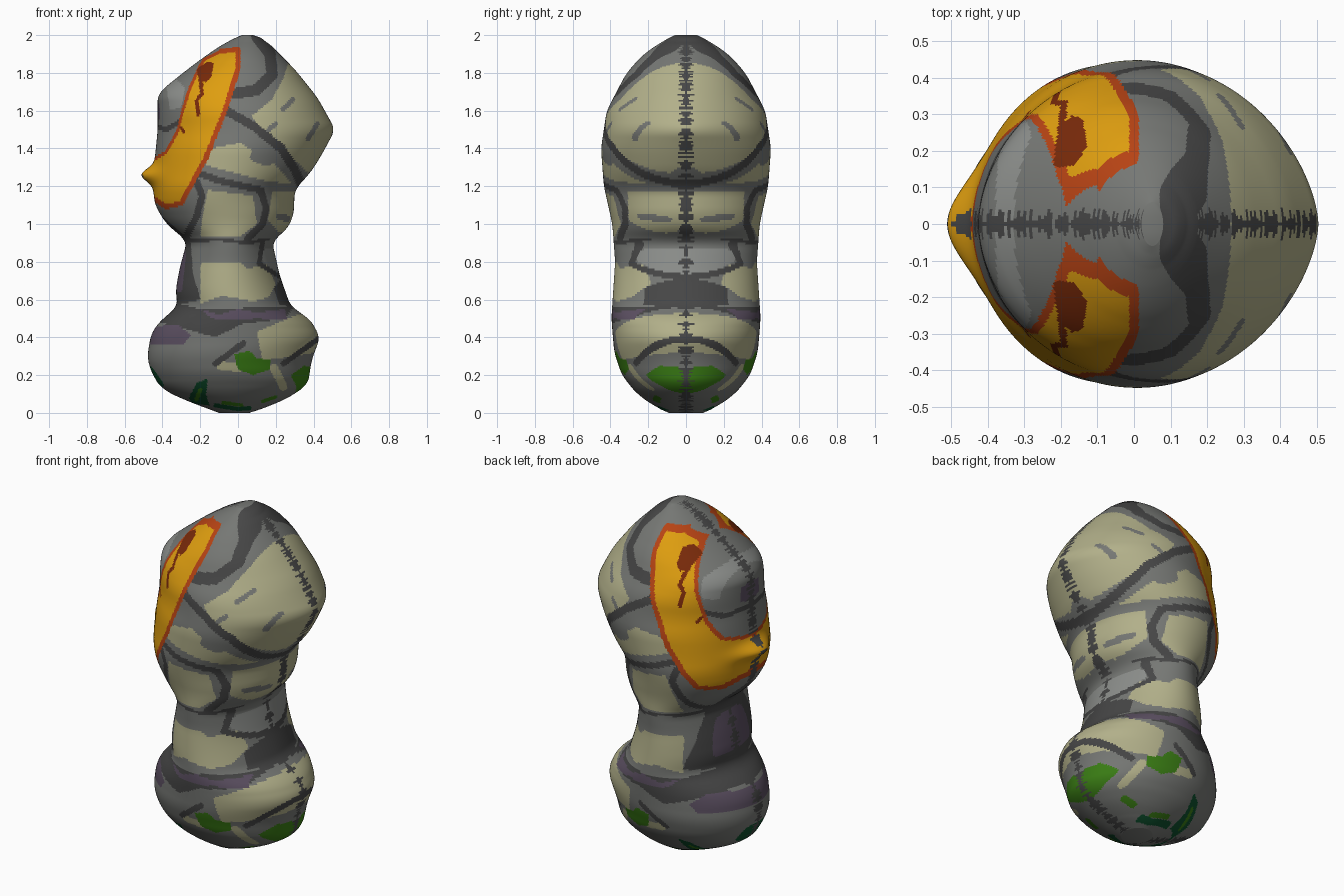
import bpy
import bmesh
import math
import random

cube = bpy.data.objects.get("Cube")
if cube:
    bpy.data.objects.remove(cube, do_unlink=True)

RINGS, STEPS = 290, 170
rng = random.Random(4)

# Flat colours, linear
COLOURS = {
    "mid grey": (.18, .186, .175),
    "light grey": (.265, .275, .262),
    "dark grey": (.062, .062, .062),
    "beige": (.445, .434, .254),
    "purple": (.107, .08, .122),
    "orange": (.73, .34, .005),
    "red orange": (.47, .056, .007),
    "brown": (.19, .023, .003),
    "green": (.042, .205, .007),
    "dark green": (.004, .08, .026),
}
SLOTS = list(COLOURS)


def make_material(name):
    material = bpy.data.materials.new(name)
    material.use_nodes = True
    colour = (*COLOURS[name], 1)
    material.diffuse_color = colour
    shader = material.node_tree.nodes["Principled BSDF"]
    shader.inputs["Base Color"].default_value = colour
    shader.inputs["Roughness"].default_value = .8
    return material


# Outline profiles as (height, value) pairs
LEFT = [(0, -.1), (.03, -.18), (.07, -.29), (.13, -.41), (.23, -.465), (.3, -.48),
        (.42, -.46), (.49, -.41), (.56, -.32), (.65, -.33), (.76, -.31), (.91, -.27),
        (1, -.38), (1.1, -.44), (1.2, -.45), (1.35, -.44), (1.5, -.425), (1.69, -.425),
        (1.77, -.33), (1.87, -.2), (1.96, -.07), (2, .02)]
RIGHT = [(0, .06), (.05, .21), (.1, .3), (.15, .37), (.28, .39), (.4, .435), (.5, .38),
         (.56, .28), (.73, .22), (.91, .18), (.97, .26), (1.05, .295), (1.18, .3),
         (1.28, .39), (1.37, .445), (1.5, .515), (1.67, .42), (1.82, .3), (1.92, .2),
         (1.98, .14), (2, .08)]
DEPTH = [(0, .09), (.03, .16), (.1, .26), (.2, .34), (.32, .38), (.5, .395), (.8, .375),
         (1, .39), (1.2, .435), (1.4, .45), (1.6, .42), (1.8, .315), (1.9, .225),
         (1.97, .12), (2, .06)]
# How pointed the right side is in plan
POINTED = [(0, 1.06), (1.25, 1.06), (1.5, 1.25), (1.75, 1.06), (2, 1.06)]


def linear(profile, z):
    for (z0, v0), (z1, v1) in zip(profile, profile[1:]):
        if z <= z1:
            return v0 + (v1 - v0) * (z - z0) / (z1 - z0)
    return profile[-1][1]


def smooth(profile, z):
    """Average over a window that closes towards both ends."""
    reach = min(.035, z, 2 - z)
    return sum(linear(profile, z + reach * k / 4) for k in range(-4, 5)) / 9


# Painted regions on the front plane; later ones cover earlier ones
regions = []


def box(points, margin):
    xs, zs = zip(*points)
    return min(xs) - margin, max(xs) + margin, min(zs) - margin, max(zs) + margin


def patch(colour, *points):
    def inside(x, z):
        hit = False
        for (ax, az), (bx, bz) in zip(points, points[1:] + points[:1]):
            if (az > z) != (bz > z) and x < ax + (bx - ax) * (z - az) / (bz - az):
                hit = not hit
        return hit
    regions.append((SLOTS.index(colour), box(points, 0), inside))


def stroke(colour, width, *points):
    def inside(x, z):
        for (ax, az), (bx, bz) in zip(points, points[1:]):
            dx, dz = bx - ax, bz - az
            t = ((x - ax) * dx + (z - az) * dz) / (dx * dx + dz * dz)
            t = max(0, min(1, t))
            if math.hypot(x - ax - t * dx, z - az - t * dz) < width:
                return True
        return False
    regions.append((SLOTS.index(colour), box(points, width), inside))


def paint_at(x, z):
    for slot, (x0, x1, z0, z1), inside in reversed(regions):
        if x0 <= x <= x1 and z0 <= z <= z1 and inside(x, z):
            return slot
    return 0


# Upper head: pale side, swirl and scratches
patch("beige", (.07, 1.57), (.18, 1.66), (.24, 1.77), (.28, 1.9), (.45, 1.8), (.6, 1.5), (.37, 1.27), (.1, 1.53))
stroke("dark grey", .03, (.1, 1.99), (.17, 1.9), (.18, 1.79), (.1, 1.71), (-.02, 1.69))
stroke("mid grey", .013, (.24, 1.61), (.29, 1.66))
stroke("mid grey", .013, (.14, 1.48), (.2, 1.53))
stroke("mid grey", .013, (.37, 1.45), (.42, 1.53))
patch("light grey", (-.38, 1.73), (-.33, 1.77), (-.28, 1.72), (-.3, 1.62), (-.36, 1.6))
stroke("dark grey", .013, (-.45, 1.52), (-.38, 1.5), (-.31, 1.54))
stroke("purple", .016, (-.43, 1.63), (-.43, 1.56))

# Lower head: pale bands and dark cracks
patch("beige", (-.14, 1.4), (.01, 1.43), (.2, 1.31), (.29, 1.21), (.14, 1.23), (-.17, 1.31))
stroke("mid grey", .035, (.1, 1.36), (.15, 1.34))
patch("beige", (.18, 1.17), (.36, 1.18), (.36, 1.03), (.22, .95), (.16, 1.02))
stroke("mid grey", .018, (.22, 1.04), (.26, 1.03))
patch("beige", (-.16, 1.18), (.08, 1.15), (.1, 1), (.02, .94), (-.2, .94), (-.18, 1.08))
stroke("dark grey", .023, (-.08, 1.61), (.08, 1.52), (.23, 1.4), (.31, 1.27), (.34, 1.19))
stroke("dark grey", .018, (-.24, 1.28), (-.1, 1.23), (.12, 1.18), (.15, 1.08), (.13, 1), (.05, .92))
stroke("dark grey", .018, (-.24, 1.27), (-.19, 1.15), (-.22, 1.04), (-.28, .92))
stroke("dark grey", .018, (-.45, 1.06), (-.37, .99), (-.29, .92))
stroke("dark grey", .009, (-.28, .91), (-.1, .92), (.05, .9), (.16, .92))

# Neck
patch("dark grey", (-.4, .9), (-.25, .9), (-.24, .75), (-.2, .6), (-.4, .55))
stroke("purple", .025, (-.3, .84), (-.32, .66))
stroke("light grey", .045, (.17, .83), (.25, .76))
patch("beige", (-.2, .79), (.01, .8), (.05, .76), (.15, .79), (.2, .68), (.16, .61), (.08, .59), (-.08, .62), (-.2, .58))
patch("dark grey", (.19, .66), (.22, .7), (.33, .7), (.33, .56), (.22, .57))
stroke("dark grey", .012, (.13, .9), (.11, .79), (.24, .71))

# Belt between neck and base
patch("dark grey", (-.4, .6), (-.2, .55), (.2, .56), (.3, .57), (.25, .5), (.02, .47), (-.12, .4), (-.3, .45), (-.5, .5))
patch("purple", (-.2, .55), (-.1, .52), (0, .55), (.1, .53), (.25, .55), (.26, .49), (.1, .5), (-.02, .49), (-.14, .5))
patch("purple", (-.5, .45), (-.32, .47), (-.25, .41), (-.29, .36), (-.5, .36))

# Base: pale side, cracks and moss
patch("beige", (.1, .43), (.36, .54), (.5, .45), (.46, .33), (.3, .3), (.13, .28))
stroke("beige", .023, (-.09, .25), (0, .24))
stroke("beige", .022, (.19, .24), (.24, .14))
stroke("dark grey", .014, (.45, .41), (.24, .26))
stroke("dark grey", .016, (.03, .37), (-.12, .26))
patch("green", (-.02, .31), (.06, .33), (.1, .29), (.17, .28), (.17, .23), (.08, .2), (0, .23))
patch("green", (.28, .2), (.35, .25), (.42, .23), (.42, .12), (.3, .07), (.31, .14))
stroke("green", .009, (-.08, .055), (.02, .04))
stroke("green", .009, (.13, .06), (.2, .085))
stroke("dark green", .011, (-.12, .04), (0, .02), (.06, .025))
patch("dark green", (-.26, .08), (-.22, .16), (-.16, .18), (-.17, .1), (-.15, .04), (-.24, .05))
stroke("green", .011, (-.22, .07), (-.2, .12))
stroke("dark green", .025, (-.47, .22), (-.42, .15))

# Orange crest with its rim and flecks
crest = [(-.46, 1.335), (-.38, 1.38), (-.32, 1.49), (-.29, 1.61), (-.25, 1.73), (-.205, 1.83),
         (-.18, 1.87), (-.09, 1.915), (0, 1.925), (0, 1.82), (-.07, 1.6), (-.17, 1.35),
         (-.22, 1.26), (-.3, 1.11), (-.38, 1.09), (-.47, 1.15), (-.6, 1.26)]
patch("orange", *crest)
stroke("red orange", .008, *crest[:8])
stroke("red orange", .013, *crest[7:-1])
patch("brown", (-.22, 1.82), (-.16, 1.86), (-.13, 1.85), (-.14, 1.78), (-.17, 1.75), (-.21, 1.77))
stroke("brown", .01, (-.2, 1.77), (-.19, 1.69), (-.22, 1.65), (-.21, 1.58))
stroke("brown", .009, (-.3, 1.51), (-.29, 1.49))

# Body: stacked half rings, bulged out at the beak
bm = bmesh.new()
rings = []
for i in range(RINGS + 1):
    z = 1 - math.cos(math.pi * i / RINGS)
    left, right, depth, pointed = (smooth(p, z) for p in (LEFT, RIGHT, DEPTH, POINTED))
    ring = []
    for j in range(STEPS + 1):
        angle = math.pi * j / STEPS
        side = math.cos(angle)
        x = (left + right) / 2 + (right - left) / 2 * side
        power = pointed if side > 0 else 1.06
        y = -depth * math.sin(angle) ** power if 0 < j < STEPS else 0
        if side < 0:
            x -= .065 * math.exp(-(y / .13) ** 2 - ((z - 1.26) / .045) ** 2)
        ring.append(bm.verts.new((x, y, z)))
    rings.append(ring)

for low, high in zip(rings, rings[1:]):
    seam = rng.uniform(0, .045)
    for j in range(STEPS):
        face = bm.faces.new((low[j + 1], low[j], high[j], high[j + 1]))
        centre = face.calc_center_median()
        on_seam = -centre.y < seam
        face.material_index = SLOTS.index("dark grey") if on_seam else paint_at(centre.x, centre.z)
bm.faces.new(rings[0])
bm.faces.new(rings[-1][::-1])

mesh = bpy.data.meshes.new("stone_body")
bm.to_mesh(mesh)
bm.free()
for name in SLOTS:
    mesh.materials.append(make_material(name))
body = bpy.data.objects.new("stone_body", mesh)
bpy.context.collection.objects.link(body)

# Smooth shading, then the matching back half
bpy.ops.object.select_all(action="DESELECT")
body.select_set(True)
bpy.context.view_layer.objects.active = body
bpy.ops.object.shade_smooth_by_angle(angle=math.radians(60))
mirror = body.modifiers.new("back_half", "MIRROR")
mirror.use_axis = (False, True, False)
mirror.merge_threshold = .0005
